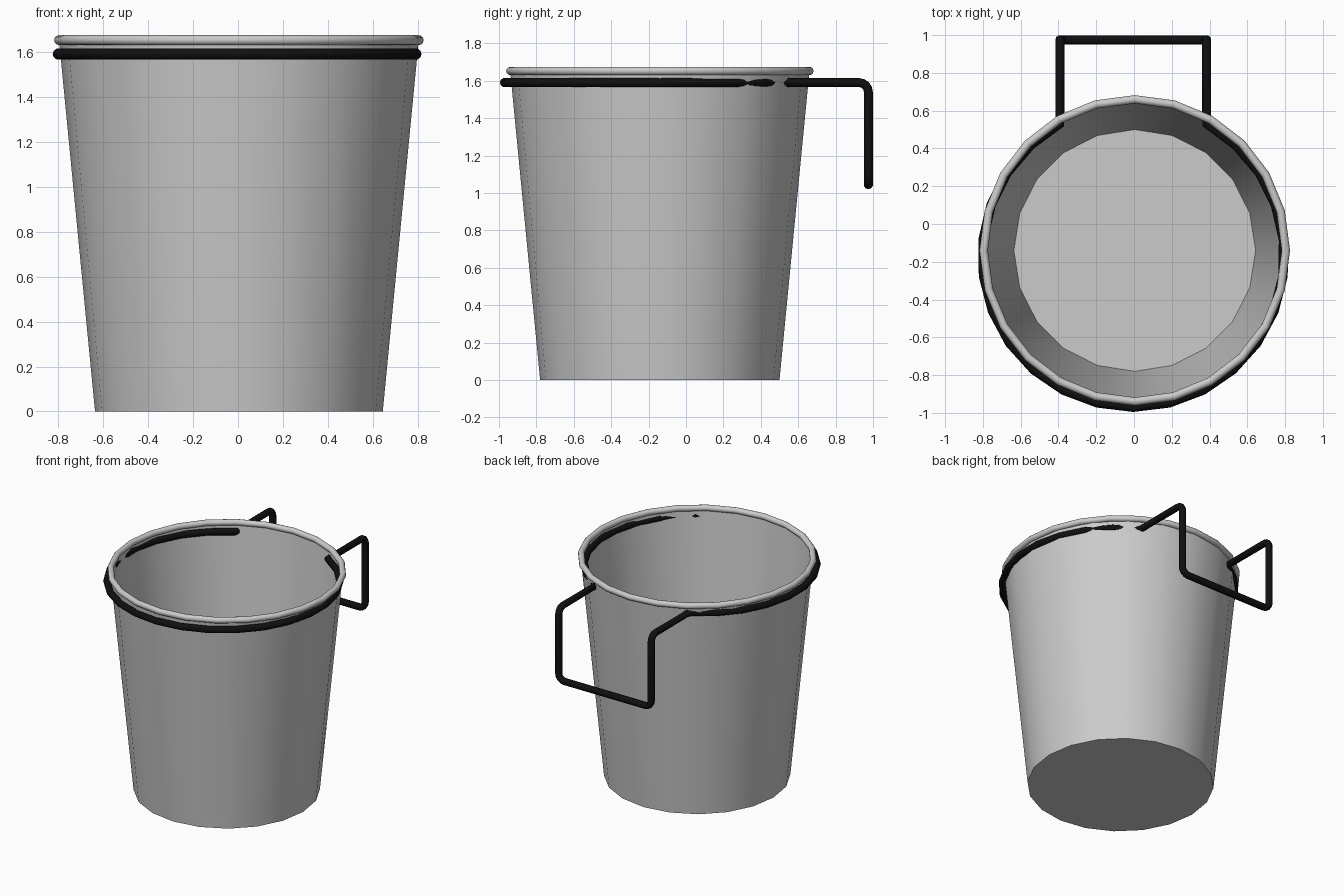
import bpy, bmesh, math
from mathutils import Vector

if "Cube" in bpy.data.objects:
    bpy.data.objects.remove(bpy.data.objects["Cube"])

CX, CY = 0.004, -0.14          # bucket axis
RING = Vector((-0.004, -0.17, 1.59))
R_RING = 0.80

black = bpy.data.materials.new("black_metal")
black.diffuse_color = (0.005, 0.005, 0.005, 1)
black.use_nodes = True
black.node_tree.nodes["Principled BSDF"].inputs["Base Color"].default_value = black.diffuse_color


def smooth(obj):
    bpy.ops.object.select_all(action='DESELECT')
    obj.select_set(True)
    bpy.context.view_layer.objects.active = obj
    bpy.ops.object.shade_smooth_by_angle(angle=math.radians(40))


def fillet(a, b, c, r, steps=4):
    """Points rounding corner b between a and c."""
    p, q = b + (a - b).normalized() * r, b + (c - b).normalized() * r
    o = p + q - b
    return [o + (p - o) * math.cos(t) + (q - o) * math.sin(t)
            for t in (math.pi / 2 * i / steps for i in range(steps + 1))]


# Tapered thin-walled bucket, open at the top
bm = bmesh.new()
bmesh.ops.create_cone(bm, cap_ends=True, segments=20, radius1=0.64, radius2=0.80, depth=1.65)
top = [f for f in bm.faces if f.normal.z > 0.9]
bmesh.ops.delete(bm, geom=top, context='FACES_ONLY')
bmesh.ops.translate(bm, verts=bm.verts, vec=(CX, CY, 0.825))
mesh = bpy.data.meshes.new("bucket")
bm.to_mesh(mesh)
bm.free()
bucket = bpy.data.objects.new("bucket", mesh)
bpy.context.collection.objects.link(bucket)
smooth(bucket)

# Rolled rim
bpy.ops.mesh.primitive_torus_add(major_segments=24, minor_segments=12, major_radius=0.80,
                                 minor_radius=0.022, location=(CX, CY, 1.652))
rim = bpy.context.object
rim.name = "rolled_rim"
smooth(rim)

# Wire holder: ring around the bucket continuing into a hanging bracket
open_half = math.radians(29)
n = 22
points = []
for i in range(n + 1):
    a = math.pi / 2 + open_half + (2 * math.pi - 2 * open_half) * i / n
    points.append(RING + Vector((math.cos(a), math.sin(a), 0)) * R_RING)
start, end = points[0], points[-1]
back_y, low_z = 0.975, 1.045
right_top = Vector((end.x, back_y, RING.z))
right_low = Vector((end.x, back_y, low_z))
left_low = Vector((start.x, back_y, low_z))
left_top = Vector((start.x, back_y, RING.z))
chain = [end, right_top, right_low, left_low, left_top, start]
for a, b, c in zip(chain, chain[1:], chain[2:]):
    points += fillet(a, b, c, 0.05)

curve = bpy.data.curves.new("wire_holder", 'CURVE')
curve.dimensions = '3D'
curve.bevel_depth = 0.025
curve.bevel_resolution = 3
spline = curve.splines.new('POLY')
spline.points.add(len(points) - 1)
for sp, p in zip(spline.points, points):
    sp.co = (*p, 1)
spline.use_cyclic_u = True
spline.use_smooth = True
holder = bpy.data.objects.new("wire_holder", curve)
bpy.context.collection.objects.link(holder)
curve.materials.append(black)
